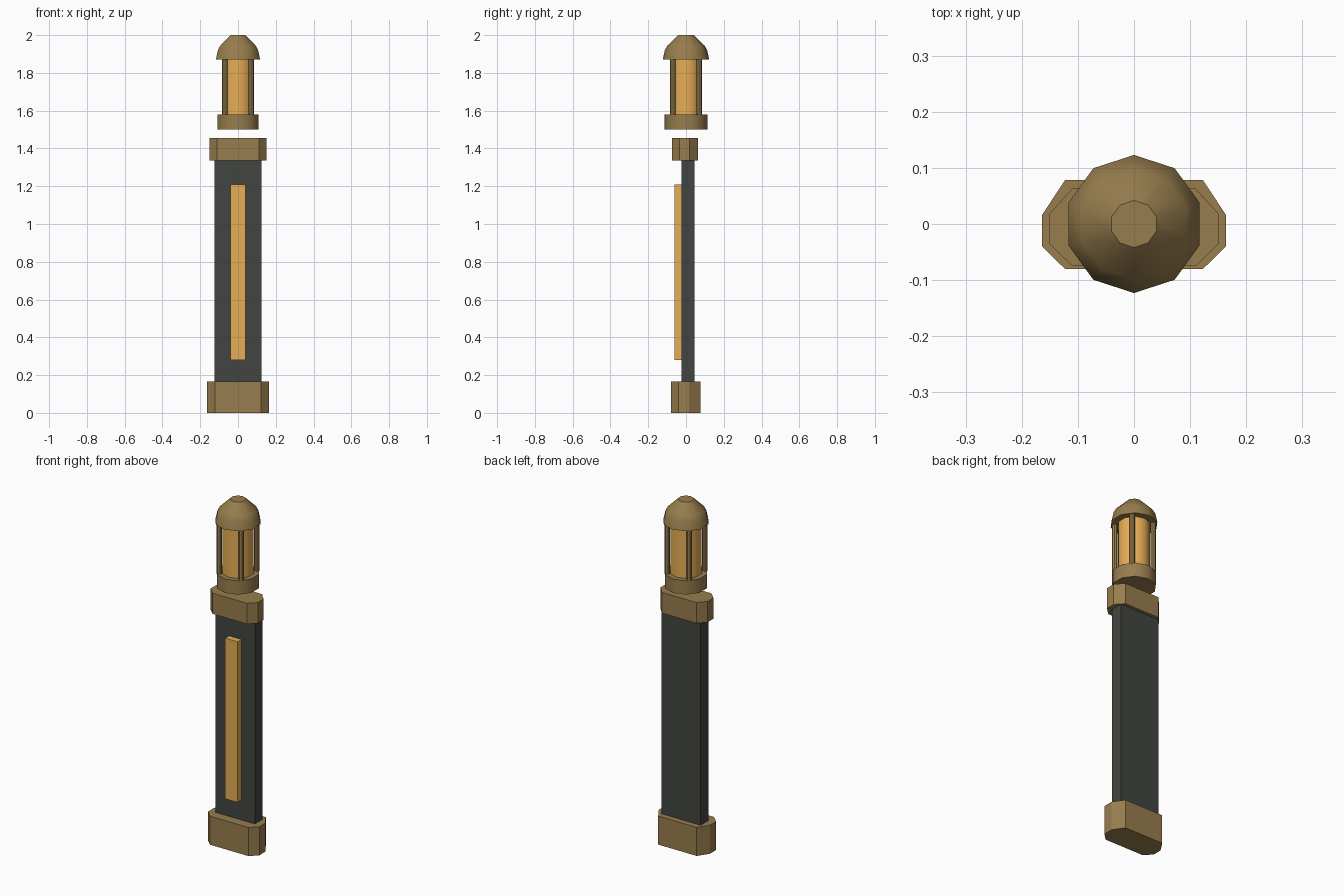
import bpy, bmesh, math

if "Cube" in bpy.data.objects:
    bpy.data.objects.remove(bpy.data.objects["Cube"])


def material(name, rgb):
    m = bpy.data.materials.new(name)
    m.diffuse_color = (*rgb, 1)
    m.use_nodes = True
    m.node_tree.nodes["Principled BSDF"].inputs["Base Color"].default_value = m.diffuse_color
    return m


bronze = material("bronze", (0.31, 0.205, 0.075))
dark = material("dark_metal", (0.055, 0.06, 0.052))
glow = material("amber_glass", (0.80, 0.42, 0.095))


def loft(name, rings, mat, smooth=False):
    """Closed solid through rings of equal point count, bottom to top."""
    bm = bmesh.new()
    vs = [[bm.verts.new(p) for p in ring] for ring in rings]
    n = len(vs[0])
    for a, b in zip(vs, vs[1:]):
        for i in range(n):
            j = (i + 1) % n
            bm.faces.new((a[i], a[j], b[j], b[i]))
    bm.faces.new(vs[0][::-1])
    bm.faces.new(vs[-1])
    bmesh.ops.recalc_face_normals(bm, faces=bm.faces)
    me = bpy.data.meshes.new(name)
    bm.to_mesh(me)
    bm.free()
    me.materials.append(mat)
    ob = bpy.data.objects.new(name, me)
    bpy.context.collection.objects.link(ob)
    if smooth:
        bpy.ops.object.select_all(action='DESELECT')
        ob.select_set(True)
        bpy.context.view_layer.objects.active = ob
        bpy.ops.object.shade_smooth_by_angle(angle=math.radians(42))
    return ob


def prism(name, outline, z0, z1, mat):
    return loft(name, [[(x, y, z) for x, y in outline] for z in (z0, z1)], mat)


def box(name, x, y0, y1, z0, z1, mat):
    return prism(name, [(-x, y0), (x, y0), (x, y1), (-x, y1)], z0, z1, mat)


def turned(name, profile, mat, sides=10, cx=0, cy=0):
    """Round part from (radius, z) pairs, one corner facing the back."""
    rings = []
    for r, z in profile:
        angles = [math.pi / 2 + math.tau * i / sides for i in range(sides)]
        rings.append([(cx + r * math.cos(a), cy + r * math.sin(a), z) for a in angles])
    return loft(name, rings, mat, smooth=True)


def mirrored(half):
    return half + [(-x, y) for x, y in reversed(half)]


# Post with chamfered foot and collar
prism("foot", mirrored([(0.123, -0.08), (0.164, -0.04), (0.164, 0.016), (0.123, 0.078)]),
      0, 0.165, bronze)
box("post", 0.125, -0.025, 0.045, 0.165, 1.335, dark)
prism("collar", mirrored([(0.11, -0.075), (0.151, -0.035), (0.151, 0.018), (0.11, 0.063)]),
      1.335, 1.455, bronze)

# Glowing strip on the front
box("light_strip", 0.04, -0.06, -0.025, 0.28, 1.208, glow)

# Lantern floating above the collar
turned("lantern_base", [(0.115, 1.5), (0.115, 1.58)], bronze)
turned("lantern_glass", [(0.085, 1.58), (0.085, 1.87)], glow)
for sx in (-1, 1):
    for sy in (-1, 1):
        turned("lantern_bar", [(0.015, 1.575), (0.015, 1.875)], bronze, 8,
               sx * 0.07, sy * 0.07)
turned("lantern_dome", [(0.123, 1.87), (0.112, 1.92), (0.098, 1.945), (0.042, 2.0)], bronze)
